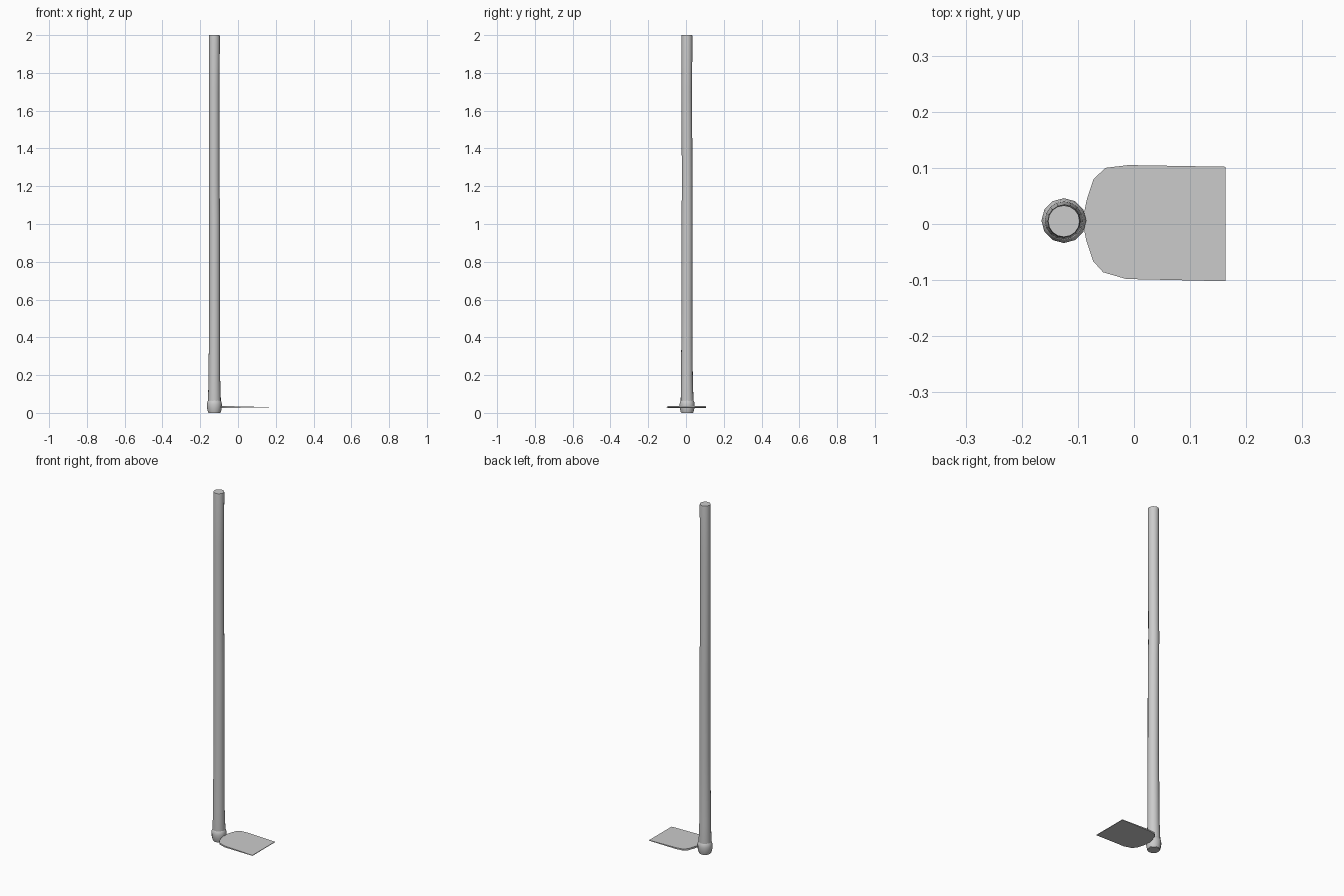
import bpy, bmesh, math

if "Cube" in bpy.data.objects:
    bpy.data.objects.remove(bpy.data.objects["Cube"])

CX, CY = -0.125, 0.006


def finish(name, bm, angle=35):
    bmesh.ops.recalc_face_normals(bm, faces=bm.faces)
    mesh = bpy.data.meshes.new(name)
    bm.to_mesh(mesh)
    bm.free()
    ob = bpy.data.objects.new(name, mesh)
    bpy.context.collection.objects.link(ob)
    bpy.ops.object.select_all(action='DESELECT')
    ob.select_set(True)
    bpy.context.view_layer.objects.active = ob
    bpy.ops.object.shade_smooth_by_angle(angle=math.radians(angle))
    return ob


def lathe(name, rings, sides):
    """Stack of rings (z, radius, x offset, y offset), capped at both ends."""
    bm = bmesh.new()
    loops = []
    for z, r, dx, dy in rings:
        loops.append([bm.verts.new((CX + dx + r * math.cos(2 * math.pi * i / sides),
                                    CY + dy + r * math.sin(2 * math.pi * i / sides), z))
                      for i in range(sides)])
    for a, b in zip(loops, loops[1:]):
        for i in range(sides):
            j = (i + 1) % sides
            bm.faces.new((a[i], a[j], b[j], b[i]))
    bm.faces.new(loops[0][::-1])
    bm.faces.new(loops[-1])
    return finish(name, bm)


# Long wooden handle, slightly uneven, flaring towards the head
lathe("handle", [
    (0.0, 0.031, 0, 0), (0.07, 0.034, 0, 0), (0.17, 0.031, 0, -0.001),
    (0.55, 0.029, 0.001, -0.001), (1.0, 0.029, 0.001, 0), (1.25, 0.028, -0.001, 0),
    (1.7, 0.028, -0.001, -0.002), (1.99, 0.029, 0, -0.001), (2.0, 0.028, 0, -0.001)], 16)

# Forged socket around the foot of the handle
lathe("socket", [
    (0.003, 0.033, 0, 0), (0.012, 0.036, 0, 0), (0.028, 0.039, 0, 0),
    (0.045, 0.040, 0, 0), (0.060, 0.037, 0, 0), (0.066, 0.033, 0, 0)], 12)

# Blade: flat outline, thick at the socket and thin at the cutting edge
outline = [(-0.092, 0.006), (-0.084, 0.044), (-0.072, 0.080), (-0.051, 0.100),
           (-0.010, 0.105), (0.163, 0.102), (0.163, -0.102), (-0.014, -0.098),
           (-0.055, -0.086), (-0.073, -0.066), (-0.085, -0.030)]
bm = bmesh.new()
top, bottom = [], []
for x, y in outline:
    t = (x + 0.092) / 0.255
    mid, half = 0.032 - 0.003 * t, 0.005 - 0.0035 * t
    top.append(bm.verts.new((x, y, mid + half)))
    bottom.append(bm.verts.new((x, y, mid - half)))
bm.faces.new(top)
bm.faces.new(bottom[::-1])
for i in range(len(outline)):
    j = (i + 1) % len(outline)
    bm.faces.new((top[i], bottom[i], bottom[j], top[j]))
finish("blade", bm)
